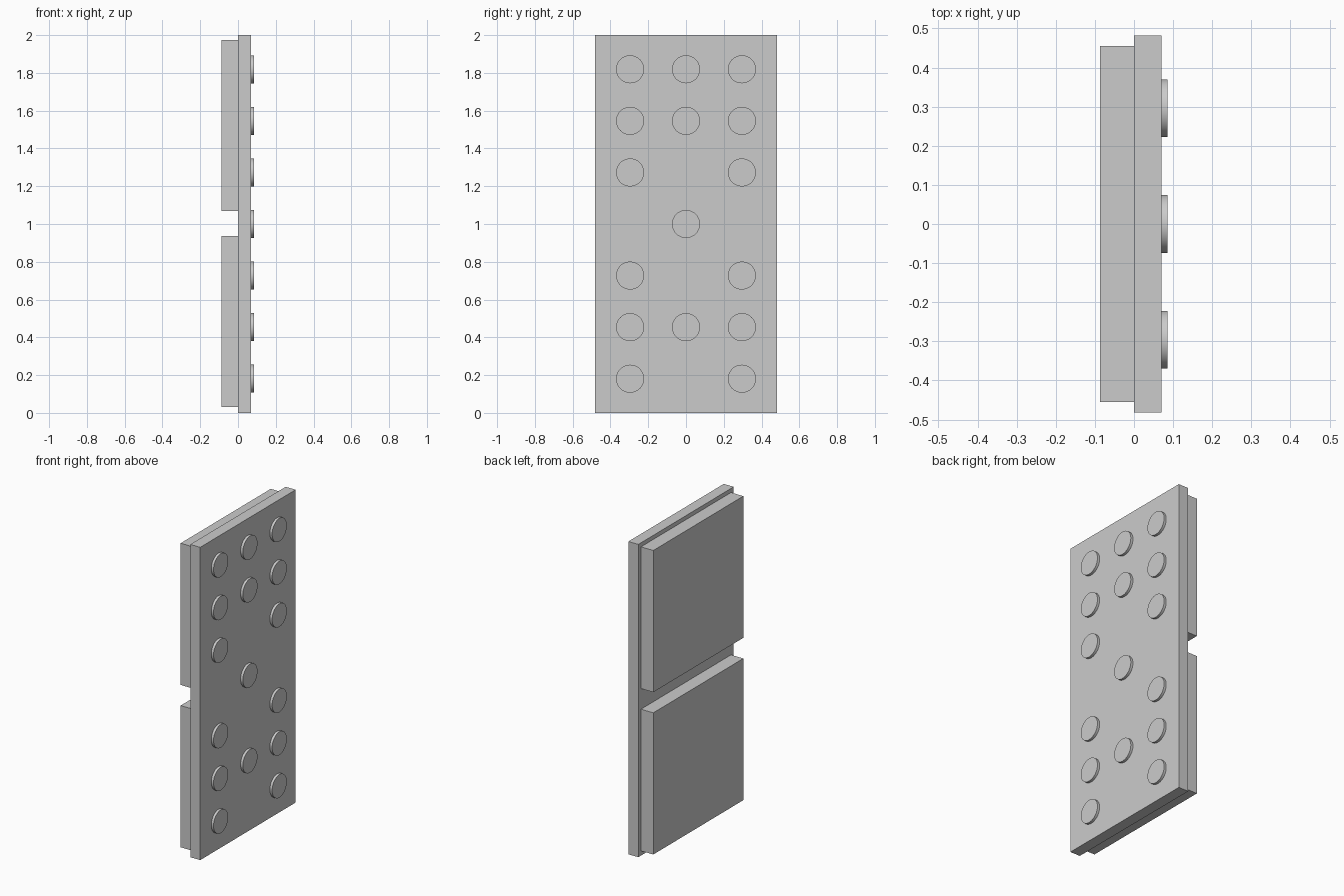
import bpy
from math import pi

cube = bpy.data.objects.get("Cube")
if cube:
    bpy.data.objects.remove(cube, do_unlink=True)

grey = bpy.data.materials.new("light_grey")
grey.use_nodes = True
colour = (0.6, 0.6, 0.6, 1)
grey.diffuse_color = colour
grey.node_tree.nodes["Principled BSDF"].inputs["Base Color"].default_value = colour


def box(name, x0, x1, half_y, z0, z1):
    bpy.ops.mesh.primitive_cube_add(size=1, location=((x0 + x1) / 2, 0, (z0 + z1) / 2))
    ob = bpy.context.object
    ob.name = name
    ob.scale = (x1 - x0, 2 * half_y, z1 - z0)
    bpy.ops.object.transform_apply(location=False, rotation=False, scale=True)
    ob.data.materials.append(grey)


def stud(name, y, z):
    x0, x1 = 0.07, 0.086
    bpy.ops.mesh.primitive_cylinder_add(vertices=64, radius=0.074, depth=x1 - x0,
                                        location=((x0 + x1) / 2, y, z),
                                        rotation=(0, pi / 2, 0))
    ob = bpy.context.object
    ob.name = name
    ob.data.materials.append(grey)
    bpy.ops.object.shade_smooth_by_angle()


# Backing plate and the two raised panels
box("backing_plate", 0, 0.07, 0.482, 0, 2)
box("lower_panel", -0.087, 0, 0.455, 0.03, 0.936)
box("upper_panel", -0.087, 0, 0.455, 1.068, 1.974)

# Round studs, row by row from the top: s = side pair, c = centre
for row, layout in enumerate(["sc", "sc", "s", "c", "s", "sc", "s"]):
    z = 1 + (3 - row) * 0.273
    if "s" in layout:
        for side, y in (("front", -0.296), ("back", 0.296)):
            stud(f"{side}_stud_{row + 1}", y, z)
    if "c" in layout:
        stud(f"centre_stud_{row + 1}", 0, z)
